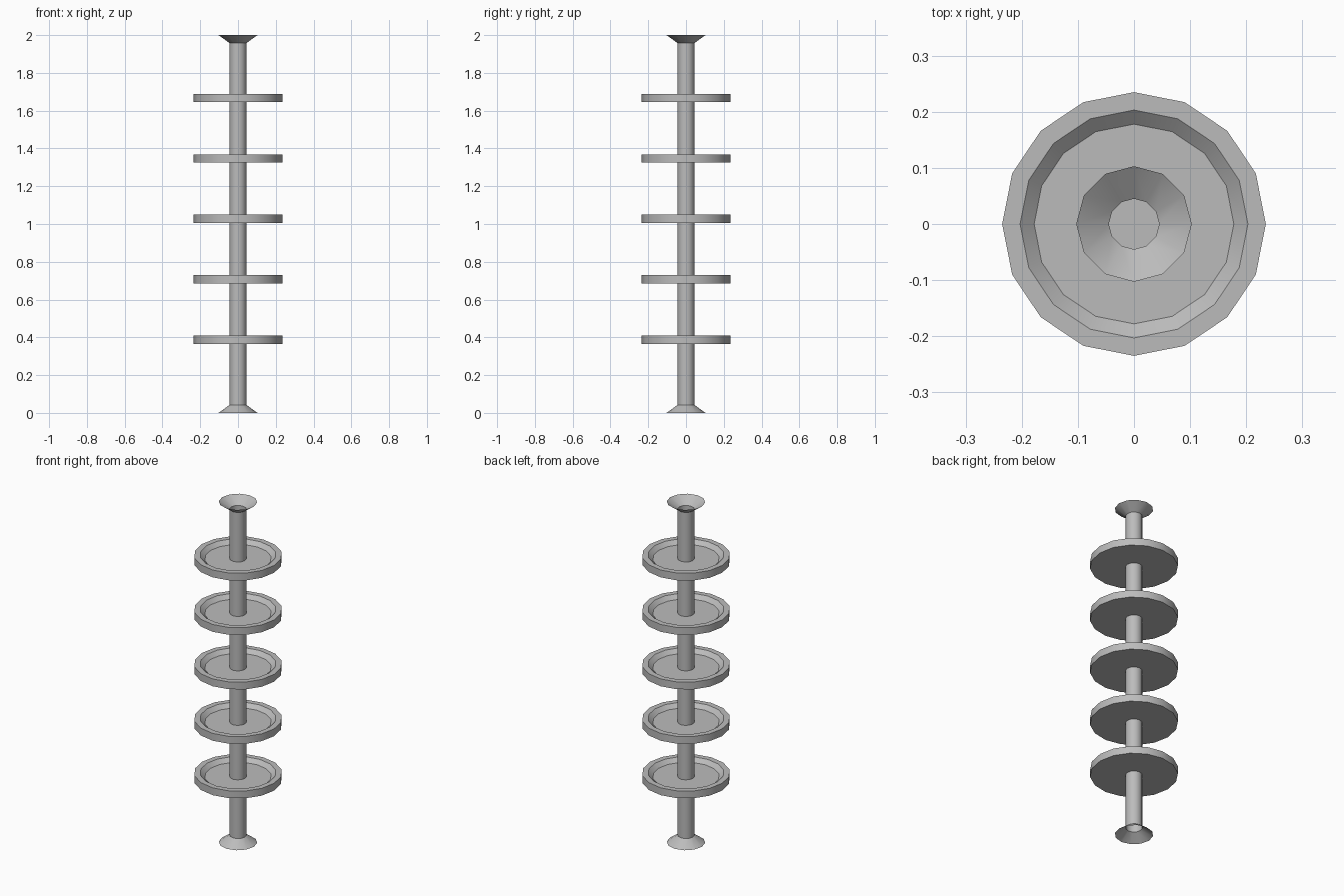
import bpy
import bmesh
from math import cos, sin, pi, radians

old = bpy.data.objects.get("Cube")
if old:
    bpy.data.objects.remove(old, do_unlink=True)

# Single grey metal
metal = bpy.data.materials.new("grey_metal")
metal.use_nodes = True
GREY = (0.5, 0.5, 0.5, 1)
metal.diffuse_color = GREY
metal.node_tree.nodes["Principled BSDF"].inputs["Base Color"].default_value = GREY


def lathe(name, profile, sides, z=0.0, capped=False):
    """Revolve (radius, height) points; optionally close both end rings."""
    bm = bmesh.new()
    rings = [[bm.verts.new((r * cos(2 * pi * i / sides), r * sin(2 * pi * i / sides), h))
              for i in range(sides)] for r, h in profile]
    for low, high in zip(rings, rings[1:]):
        for i in range(sides):
            j = (i + 1) % sides
            bm.faces.new((low[i], low[j], high[j], high[i]))
    if capped:
        bm.faces.new(rings[0][::-1])
        bm.faces.new(rings[-1])
    mesh = bpy.data.meshes.new(name)
    bm.to_mesh(mesh)
    bm.free()
    mesh.materials.append(metal)
    obj = bpy.data.objects.new(name, mesh)
    bpy.context.collection.objects.link(obj)
    obj.location.z = z
    bpy.ops.object.select_all(action="DESELECT")
    obj.select_set(True)
    bpy.context.view_layer.objects.active = obj
    bpy.ops.object.shade_smooth_by_angle(angle=radians(35))
    return obj


# Hollow pole with an open flare at each end
lathe("pole", [(0.103, 0), (0.045, 0.042), (0.045, 1.958), (0.103, 2)], 12)

# Five evenly spaced trays: outer wall, flat rim, sloped inner wall, floor
tray = [(0.235, 0), (0.235, 0.043), (0.203, 0.043), (0.178, 0.021)]
for n in range(5):
    lathe(f"tray_{n + 1}", tray, 16, 0.366 + 0.32 * n, capped=True)
